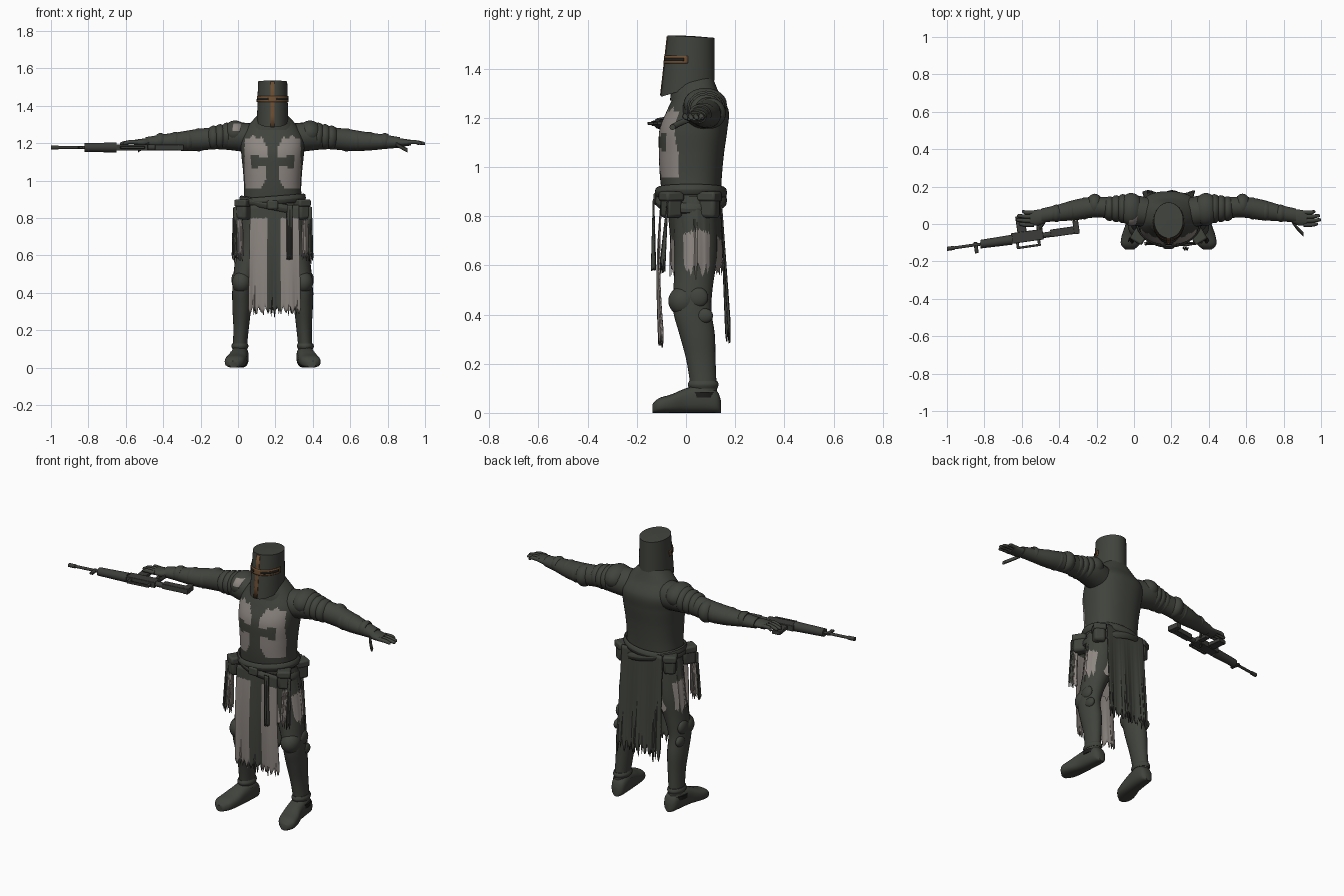
import bpy, bmesh, math
from math import sin, cos, pi
from mathutils import Vector, Matrix

if bpy.data.objects.get("Cube"):
    bpy.data.objects.remove(bpy.data.objects["Cube"], do_unlink=True)


def material(name, rgb):
    m = bpy.data.materials.new(name)
    m.use_nodes = True
    m.diffuse_color = (*rgb, 1)
    bsdf = m.node_tree.nodes["Principled BSDF"]
    bsdf.inputs["Base Color"].default_value = (*rgb, 1)
    bsdf.inputs["Roughness"].default_value = 0.8
    return m


DARK = material("dark steel cloth", (0.052, 0.056, 0.046))
LIGHT = material("worn linen", (0.27, 0.24, 0.22))
BRASS = material("aged brass", (0.15, 0.075, 0.032))
BLACK = material("black leather", (0.012, 0.012, 0.011))
GUN = material("gun metal", (0.045, 0.048, 0.042))
MID = 0.185  # body centre in x
SIDES = (("left", 1), ("right", -1))
objects = []


def finish(name, bm, mats, rule=None, thick=0):
    bmesh.ops.recalc_face_normals(bm, faces=bm.faces)
    if rule:
        for f in bm.faces:
            f.material_index = int(rule(f.calc_center_median()))
    me = bpy.data.meshes.new(name)
    bm.to_mesh(me)
    bm.free()
    ob = bpy.data.objects.new(name, me)
    bpy.context.collection.objects.link(ob)
    for m in mats:
        me.materials.append(m)
    if thick:
        mod = ob.modifiers.new("thickness", 'SOLIDIFY')
        mod.thickness, mod.offset = thick, 0
    objects.append(ob)
    return ob


def grid(name, nu, nv, f, mats=(DARK,), rule=None, wrap=True, cap=True, thick=0):
    """Surface f(u, v) with u and v in 0..1; u may wrap round."""
    bm = bmesh.new()
    cols = nu if wrap else nu + 1
    rows = [[bm.verts.new(f(i / nu, j / nv)) for i in range(cols)] for j in range(nv + 1)]
    for a, b in zip(rows, rows[1:]):
        for i in range(nu):
            k = (i + 1) % cols
            bm.faces.new((a[i], a[k], b[k], b[i]))
    if wrap and cap:
        bm.faces.new(rows[0])
        bm.faces.new(rows[-1])
    return finish(name, bm, mats, rule, thick)


def spline(rows, t):
    """Smooth interpolation through rows of numbers."""
    s = t * (len(rows) - 1)
    i = min(int(s), len(rows) - 2)
    w = s - i
    p0, p1, p2, p3 = (rows[max(0, min(len(rows) - 1, i + k))] for k in (-1, 0, 1, 2))
    return [b + 0.5 * w * (c - a + w * (2 * a - 5 * b + 4 * c - d + w * (3 * (b - c) + d - a)))
            for a, b, c, d in zip(p0, p1, p2, p3)]


def power(c, e):
    return math.copysign(abs(c) ** e, c)


def tube(name, rows, axis='z', seg=24, nv=24, mats=(DARK,), rule=None, e=1, cap=True, hem=None):
    """Rows are x, y, z and two radii; rings lie square to the axis."""
    def f(u, v):
        x, y, z, a, b = spline(rows, v)
        p, q = a * power(cos(2 * pi * u), e), b * power(sin(2 * pi * u), e)
        if hem:
            z += hem(u) * (1 - v)
        return {'z': (x + p, y + q, z), 'x': (x, y + p, z + q), 'y': (x + p, y, z + q)}[axis]
    return grid(name, seg, nv, f, mats, rule, cap=cap)


def ball(name, c, r, mats=(DARK,), rule=None):
    bm = bmesh.new()
    bmesh.ops.create_uvsphere(bm, u_segments=28, v_segments=18, radius=1,
                              matrix=Matrix.Translation(c) @ Matrix.Diagonal((*r, 1)))
    return finish(name, bm, mats, rule)


def box(name, c, size, mat=DARK, turn=0, bevel=0.01):
    bm = bmesh.new()
    bmesh.ops.create_cube(bm, size=1, matrix=Matrix.Translation(c) @ Matrix.Rotation(turn, 4, 'Z')
                          @ Matrix.Diagonal((*size, 1)))
    ob = finish(name, bm, (mat,))
    if bevel:
        mod = ob.modifiers.new("soft edges", 'BEVEL')
        mod.width, mod.segments = bevel, 2
    return ob


def ragged(u):
    return 0.05 * abs(sin(17 * u + 1)) * abs(sin(41 * u)) + 0.03 * abs(sin(29 * u))


# Torso with the painted cross on its front
def chest_paint(c):
    x, z = abs(c.x - MID), c.z
    if c.y > -0.03 or z < 0.955 or z > 1.245 - 0.02 * abs(sin(60 * x)) or x > 0.15:
        return 0
    upright = x < 0.03 + 0.03 * max(0, abs(z - 1.1) - 0.08) / 0.06
    bar = x < 0.115 and abs(z - 1.1) < 0.022 + 0.014 * (x > 0.075)
    return not (upright or bar)


tube("torso", [(MID, 0.025, 0.84, 0.16, 0.115), (MID, 0.02, 0.95, 0.153, 0.125),
               (MID, 0.022, 1.05, 0.158, 0.132), (MID, 0.03, 1.15, 0.168, 0.138),
               (MID, 0.048, 1.23, 0.168, 0.125), (MID, 0.045, 1.3, 0.125, 0.09),
               (MID, 0.04, 1.36, 0.07, 0.07)],
     seg=112, nv=90, mats=(DARK, LIGHT), rule=chest_paint, e=0.85)
tube("collar", [(MID, 0.04, 1.27, 0.135, 0.105), (MID, 0.035, 1.31, 0.11, 0.095),
                (MID, 0.03, 1.34, 0.08, 0.075)], seg=32, nv=8)


# Helmet: slanted rim, slightly tapered walls, domed lid
def helm(a, z, off=0):
    t = (z - 1.3) / 0.23
    rx, ry = 0.084 - 0.006 * t + off, 0.109 - 0.014 * t + off
    return Vector((MID + rx * sin(a), 0.008 + 0.012 * t - ry * cos(a), z))


def helm_wall(u, v):
    a = 2 * pi * u
    if v > 0.8:
        k = (1 - v) * 5
        p = helm(a, 1.53 + 0.005 * cos(a))
        return (MID + (p.x - MID) * k, 0.02 + (p.y - 0.02) * k, 1.533 + (p.z - 1.533) * k)
    low = 1.318 - 0.033 * cos(a)
    return helm(a, low + (1.53 + 0.005 * cos(a) - low) * v / 0.8)


grid("helmet", 64, 20, helm_wall, cap=False)


def helm_plate(name, a, z0, z1, off, mat):
    grid(name, 24, 4, lambda u, v: helm(a * (2 * u - 1), z0 + (z1 - z0) * v, off),
         (mat,), wrap=False, thick=0.003)


helm_plate("helmet_brass_upright", 0.13, 1.29, 1.53, 0.002, BRASS)
helm_plate("helmet_brass_crossbar", 1.5, 1.42, 1.452, 0.003, BRASS)
for side, s in SIDES:
    grid(side + "_eye_slit", 16, 2,
         lambda u, v: helm(s * (0.25 + 1.1 * u), 1.43 + 0.012 * v, 0.005),
         (BLACK,), wrap=False, thick=0.002)

# Skirt of the under tunic, dark above and linen below
tube("tunic_skirt", [(MID, 0.04, 0.54, 0.208, 0.108), (MID, 0.04, 0.7, 0.192, 0.106),
                     (MID, 0.03, 0.88, 0.165, 0.112)], seg=96, nv=24, mats=(DARK, LIGHT),
     rule=lambda c: c.z < 0.725 + 0.02 * sin(30 * c.y), cap=False, hem=lambda u: ragged(3 * u))


# Hanging cloths
def cloth(name, x0, x1, top, bottom, y, mats=(DARK,), rule=None, tear=1.0, flare=0.01):
    def f(u, v):
        low = bottom + tear * ragged(1.6 * u + x0)
        z = top + (low - top) * v
        x = x0 + (x1 - x0) * u + flare * (2 * u - 1) * v
        return (x, y(v) + 0.008 * sin(u * 14) * v, z)
    grid(name, 48, 24, f, mats, rule, wrap=False, thick=0.006)


cloth("front_tabard", 0.065, 0.325, 0.87, 0.265, lambda v: -0.1 - 0.012 * sin(3 * v), (DARK, LIGHT),
      lambda c: abs(c.x - 0.192) > 0.038 and c.z < 0.8)
cloth("back_tabard", 0.055, 0.315, 0.9, 0.27, lambda v: 0.14 + 0.03 * v, tear=1.6)
for side, s in SIDES:
    x = MID + s * 0.185
    cloth(side + "_front_flap", x - 0.025, x + 0.025, 0.86, 0.56,
          lambda v: -0.075 - 0.02 * v, (DARK, LIGHT),
          lambda c: abs(c.x - MID) < 0.19 and c.z < 0.79, flare=0.006)
cloth("belt_tail", 0.262, 0.29, 0.87, 0.575, lambda v: -0.132, tear=0.2, flare=0)

# Belts slung at opposite tilts, buckle and pouches
for name, tilt, z in (("upper_belt", 0.08, 0.895), ("slung_belt", -0.2, 0.865)):
    def strap(u, v):
        a, w = 2 * pi * u, 2 * pi * v
        r = 0.01 * cos(w)
        x = (0.168 + r) * cos(a)
        return (MID + x, 0.02 + (0.137 + r) * sin(a), z + tilt * x + 0.022 * sin(w))
    grid(name, 48, 8, strap, cap=False)
box("buckle", (MID, -0.123, 0.87), (0.06, 0.02, 0.05))
for side, s in SIDES:
    for part, d, y in (("front", 0.155, -0.06), ("back", 0.15, 0.095)):
        turn = s * (0.55 if y < 0 else -0.5)
        c = Vector((MID + s * d, y, 0.845))
        box(f"{side}_{part}_pouch", c, (0.065, 0.075, 0.105), turn=turn, bevel=0.015)
        box(f"{side}_{part}_pouch_flap", c + Vector((0, 0, 0.035)), (0.074, 0.084, 0.04), turn=turn)

for side, s in SIDES:
    def at(d, y, z):
        return (MID + s * d, y, z)

    # Leg, knee guard and shin bands
    tube(side + "_leg", [(*at(d, y, z), a, b) for d, y, z, a, b in (
        (0.176, 0.072, 0.05, 0.04, 0.056), (0.174, 0.07, 0.12, 0.038, 0.054),
        (0.168, 0.06, 0.22, 0.042, 0.06), (0.165, 0.045, 0.32, 0.05, 0.072),
        (0.163, 0.025, 0.42, 0.052, 0.078), (0.145, 0.03, 0.52, 0.062, 0.08),
        (0.11, 0.04, 0.65, 0.082, 0.088), (0.085, 0.035, 0.82, 0.085, 0.09))], nv=40)
    ball(side + "_knee_guard", at(0.165, -0.01, 0.455), (0.052, 0.062, 0.06))
    ball(side + "_knee_wing", at(0.2, 0.05, 0.47), (0.02, 0.04, 0.04))
    ball(side + "_shin_buckle", at(0.2, 0.075, 0.395), (0.018, 0.035, 0.03))
    tube(side + "_shin_cuff", [(*at(0.175, 0.07, z), a, a + 0.017) for z, a in
                               ((0.1, 0.04), (0.115, 0.046), (0.13, 0.04))], nv=6)
    tube(side + "_ankle_strap", [(*at(0.178, 0.06, z), 0.047, 0.066) for z in (0.062, 0.085)],
         nv=2, mats=(BLACK,))

    # Boot turned slightly outwards
    tube(side + "_boot", [(*at(d, y, h / 2), w, h / 2) for d, y, h, w in (
        (0.17, 0.142, 0.05, 0.018), (0.17, 0.125, 0.09, 0.038), (0.174, 0.07, 0.115, 0.046),
        (0.182, 0.0, 0.1, 0.048), (0.195, -0.06, 0.075, 0.055), (0.205, -0.11, 0.06, 0.05),
        (0.208, -0.137, 0.035, 0.022))], axis='y', e=0.75)

    # Arm, pauldron lames, elbow guard and forearm bands
    tube(side + "_arm", [(*at(d, y, z), a, b) for d, y, z, a, b in (
        (0.1, 0.06, 1.225, 0.08, 0.08), (0.2, 0.075, 1.235, 0.08, 0.075),
        (0.3, 0.085, 1.228, 0.058, 0.06), (0.4, 0.09, 1.218, 0.056, 0.058),
        (0.5, 0.075, 1.21, 0.055, 0.05), (0.6, 0.058, 1.207, 0.043, 0.038),
        (0.68, 0.045, 1.204, 0.038, 0.028))], axis='x', nv=40)
    ball(side + "_pauldron", at(0.2, 0.078, 1.255), (0.066, 0.088, 0.066), (DARK, LIGHT),
         lambda c: s < 0 and c.y < 0.04 and 1.265 < c.z < 1.305 and abs(c.x + 0.005) < 0.025)
    for i in range(3):
        ball(f"{side}_upper_arm_lame_{i + 1}", at(0.245 + 0.035 * i, 0.082, 1.238 - 0.004 * i),
             (0.04, 0.078 - 0.006 * i, 0.072 - 0.004 * i))
    ball(side + "_elbow_guard", at(0.395, 0.1, 1.218), (0.045, 0.062, 0.062))
    for i, d in enumerate((0.45, 0.52, 0.6)):
        r = 0.059 - 0.006 * i
        tube(f"{side}_forearm_band_{i + 1}", [(*at(d + k, 0.083 - 0.013 * i, 1.212), a, a - 0.004)
                                              for k, a in ((-0.02, r - 0.008), (0, r), (0.02, r - 0.008))],
             axis='x', nv=6)

    # Hand with fingers and a lowered thumb
    tube(side + "_palm", [(*at(d, y, 1.203), a, b) for d, y, a, b in (
        (0.65, 0.047, 0.034, 0.026), (0.69, 0.036, 0.042, 0.022), (0.74, 0.03, 0.04, 0.015))], axis='x')
    for i in range(4):
        y, reach = 0.062 - 0.022 * i, (0.785, 0.81, 0.815, 0.8)[i]
        tube(f"{side}_finger_{i + 1}", [(*at(d, y + k, z), r, r) for d, k, z, r in (
            (0.72, 0, 1.205, 0.011), (0.765, 0, 1.206, 0.011),
            (reach - 0.008, 0.004, 1.199, 0.009), (reach, 0.004, 1.197, 0.004))], axis='x', seg=10, nv=9)
    tube(side + "_thumb", [(*at(d, y, z), 0.012, 0.012) for d, y, z in (
        (0.66, 0.015, 1.195), (0.69, -0.025, 1.178), (0.72, -0.055, 1.162))], axis='x', seg=10, nv=8)

# Rifle lying on its side, sights towards the front
TILT = math.atan2(0.1, 0.71)
ALONG = Vector((cos(TILT), sin(TILT), 0))
UP = Vector((sin(TILT), -cos(TILT), 0))


def on_gun(l, h):
    return Vector((-1, -0.133, 1.177)) + ALONG * l + UP * h


def gun_box(name, l0, l1, h0, h1, wide):
    box("rifle_" + name, on_gun((l0 + l1) / 2, (h0 + h1) / 2), (l1 - l0, h1 - h0, wide), GUN, TILT, 0.003)


def gun_rod(name, l0, l1, r0, r1):
    tube("rifle_" + name, [(*on_gun(l, 0), r, r) for l, r in ((l0, r0), (l1, r1))],
         axis='x', seg=16, nv=4, mats=(GUN,))


gun_rod("barrel", 0, 0.2, 0.008, 0.008)
gun_rod("muzzle", 0, 0.04, 0.011, 0.011)
gun_rod("handguard", 0.18, 0.355, 0.023, 0.027)
gun_rod("buffer_tube", 0.5, 0.6, 0.015, 0.015)
gun_box("front_sight", 0.145, 0.165, -0.015, 0.045, 0.012)
gun_box("receiver", 0.35, 0.52, -0.035, 0.022, 0.034)
gun_box("carry_handle", 0.37, 0.5, 0.042, 0.054, 0.014)
for i, l in enumerate((0.37, 0.485)):
    gun_box(f"handle_post_{i + 1}", l, l + 0.015, 0.015, 0.05, 0.014)
gun_box("magazine", 0.385, 0.435, -0.12, -0.03, 0.022)
gun_box("grip", 0.49, 0.52, -0.09, -0.03, 0.024)
gun_box("stock", 0.56, 0.7, -0.025, 0.016, 0.03)
gun_box("butt", 0.685, 0.715, -0.055, 0.018, 0.032)

# Smooth shading with sharp edges kept
bpy.ops.object.select_all(action='DESELECT')
for ob in objects:
    ob.select_set(True)
bpy.context.view_layer.objects.active = objects[0]
bpy.ops.object.shade_smooth_by_angle(angle=math.radians(40))
